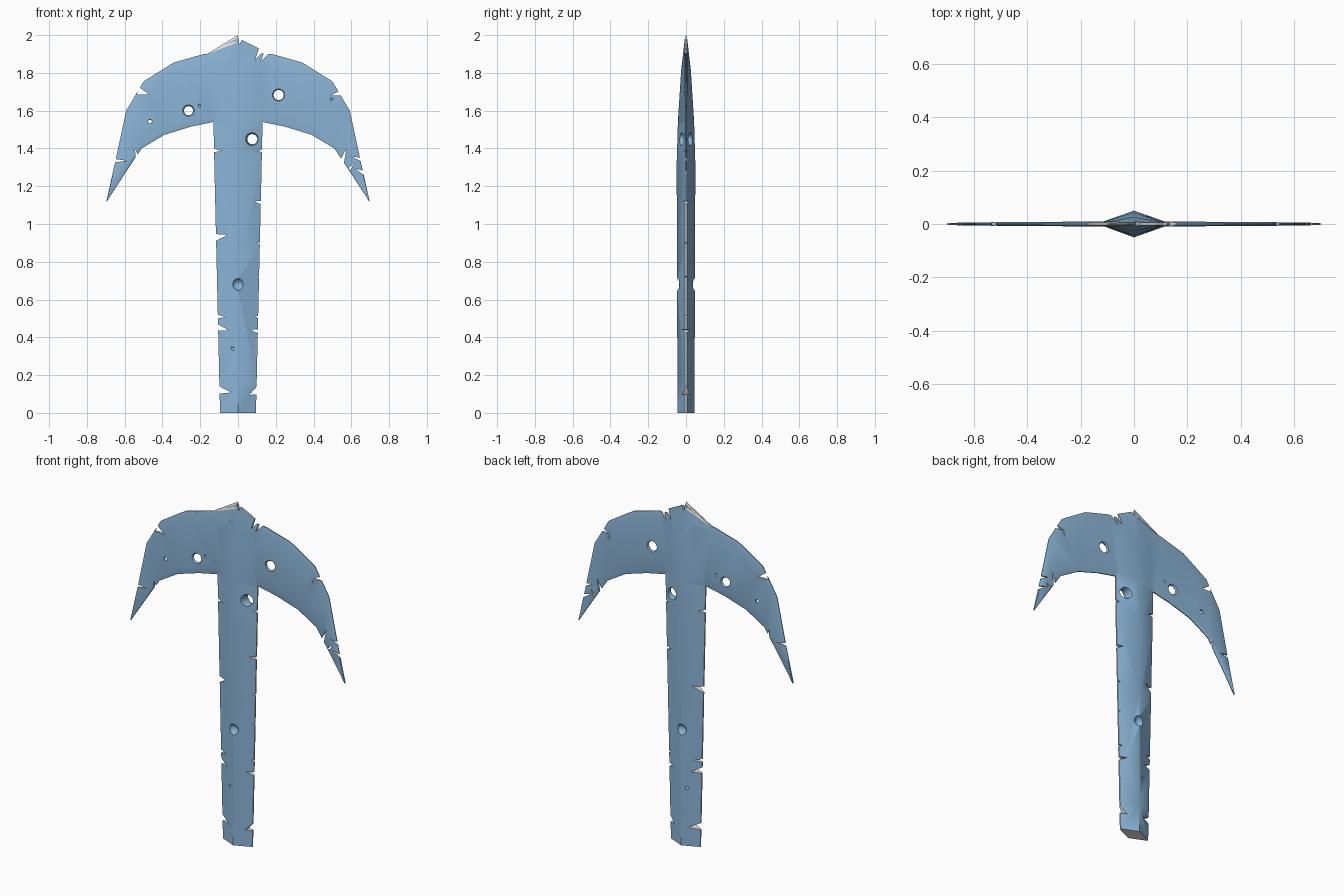
import bpy, bmesh, math
from mathutils import Vector

if "Cube" in bpy.data.objects:
    bpy.data.objects.remove(bpy.data.objects["Cube"])


def material(name, rgb):
    m = bpy.data.materials.new(name)
    m.diffuse_color = (*rgb, 1)
    m.use_nodes = True
    m.node_tree.nodes["Principled BSDF"].inputs["Base Color"].default_value = m.diffuse_color
    return m


MATS = [material("steel_blue", (0.26, 0.46, 0.68)),
        material("pale_chipped_edge", (0.78, 0.76, 0.72))]


def finish(bm, name):
    bmesh.ops.recalc_face_normals(bm, faces=bm.faces[:])
    me = bpy.data.meshes.new(name)
    bm.to_mesh(me)
    bm.free()
    for m in MATS:
        me.materials.append(m)
    ob = bpy.data.objects.new(name, me)
    bpy.context.collection.objects.link(ob)
    return ob


def loft(name, rows, pale_rim=False):
    """Each row is a list of (x, half thickness, z) across the part."""
    bm = bmesh.new()
    front = [[bm.verts.new((x, -t, z)) for x, t, z in r] for r in rows]
    back = [[bm.verts.new((x, t, z)) for x, t, z in r] for r in rows]
    n, k = len(rows), len(rows[0])
    for i in range(n - 1):
        for s in (front, back):
            for j in range(k - 1):
                bm.faces.new((s[i][j], s[i][j + 1], s[i + 1][j + 1], s[i + 1][j]))
        for j in (0, k - 1):
            f = bm.faces.new((front[i][j], front[i + 1][j], back[i + 1][j], back[i][j]))
            f.material_index = int(pale_rim)
    for i in (0, n - 1):
        for j in range(k - 1):
            f = bm.faces.new((front[i][j], front[i][j + 1], back[i][j + 1], back[i][j]))
            f.material_index = int(pale_rim)
    return finish(bm, name)


# central shaft: ridged diamond section that thins towards the top
E = 0.004
rows = [[(-w, E, z), (0, t, z), (w, E, z)] for z, w, t in (
    (0, .095, .046), (.17, .099, .046), (.87, .115, .047), (1.30, .125, .050),
    (1.54, .130, .043), (1.81, .132, .026))]
rows.append([(-.15, E, 1.905), (0, .006, 1.985), (.12, E, 1.925)])
shaft = loft("pick_head", rows, True)

# curved wings: thin blades with bevelled rims, mirrored
STATIONS = (((.05, 1.91), (.05, 1.54)), ((.18, 1.90), (.13, 1.54)),
            ((.34, 1.855), (.25, 1.515)), ((.50, 1.755), (.39, 1.472)),
            ((.592, 1.60), (.51, 1.40)), ((.65, 1.33), (.603, 1.26)),
            ((.697, 1.12), (.694, 1.12)))
wings = []
for side, label in ((-1, "left_wing"), (1, "right_wing")):
    rows = []
    for i, (a, b) in enumerate(STATIONS):
        t = .010 - .001 * i
        rows.append([(side * (a[0] + (b[0] - a[0]) * f), t * s, a[1] + (b[1] - a[1]) * f)
                     for f, s in ((0, .35), (.08, 1), (.92, 1), (1, .35))])
    wings.append(loft(label, rows))

# battle damage: wedge notches (mouth x, z, tip x, z, half width)
NOTCHES = ((-.14, 1.392, -.085, 1.385, .012), (-.14, .925, -.055, .942, .024),
           (-.12, .510, -.065, .508, .013), (-.12, .455, -.050, .437, .020),
           (-.12, .125, -.035, .108, .025), (.14, 1.39, .105, 1.385, .012),
           (.14, 1.11, .085, 1.12, .013), (.13, .895, .100, .900, .010),
           (.13, .72, .100, .72, .010), (.12, .505, .090, .512, .010),
           (.12, .43, .065, .440, .014), (.11, .12, .060, .095, .022),
           (-.53, 1.705, -.47, 1.685, .020), (.55, 1.695, .490, 1.68, .014),
           (-.66, 1.335, -.590, 1.335, .010), (.67, 1.335, .600, 1.358, .012),
           (.68, 1.265, .615, 1.295, .012), (-.53, 1.34, -.545, 1.395, .012),
           (.55, 1.33, .575, 1.40, .012), (.13, 1.935, .090, 1.868, .017),
           (.162, 1.925, .120, 1.860, .016), (-.26, 1.90, -.265, 1.868, .010),
           (.014, 1.998, .008, 1.95, .016), (.59, 1.29, .615, 1.325, .008))
bm = bmesh.new()
for mx, mz, tx, tz, h in NOTCHES:
    d = Vector((mx - tx, mz - tz)).normalized() * h
    tri = [(tx, tz), (mx - d.y, mz + d.x), (mx + d.y, mz - d.x)]
    fr = [bm.verts.new((x, -.1, z)) for x, z in tri]
    bk = [bm.verts.new((x, .1, z)) for x, z in tri]
    fs = [bm.faces.new(fr), bm.faces.new(bk[::-1])]
    fs += [bm.faces.new((fr[i], bk[i], bk[i - 2], fr[i - 2])) for i in range(3)]
    for f in fs:
        f.material_index = 1
notches = finish(bm, "notch_cutters")

# round holes, countersunk from both faces (x, z, outer radius, inner radius, sink depth)
bm = bmesh.new()
SEG = 16
for x, z, ro, ri, t in ((-.262, 1.60, .034, .024, .011), (.215, 1.683, .034, .027, .011),
                        (.076, 1.449, .035, .027, .022), (-.466, 1.542, .012, .010, .010)):
    rings = [[bm.verts.new((x + r * math.cos(math.tau * i / SEG), y,
                            z + r * math.sin(math.tau * i / SEG))) for i in range(SEG)]
             for y, r in ((-.1, ro), (-t, ro), (0, ri), (t, ro), (.1, ro))]
    bm.faces.new(rings[0])
    bm.faces.new(rings[-1])
    for a, b in zip(rings, rings[1:]):
        for i in range(SEG):
            bm.faces.new((a[i - 1], a[i], b[i], b[i - 1]))
holes = finish(bm, "hole_cutters")

# shallow round dents on both faces (x, y, z, radius)
bm = bmesh.new()
for x, y, z, r in ((0, .050, .68, .032), (-.03, .037, .34, .010),
                   (-.205, .012, 1.627, .009), (.495, .010, 1.66, .009)):
    for s in (-1, 1):
        v = bmesh.ops.create_uvsphere(bm, u_segments=12, v_segments=8, radius=r)["verts"]
        bmesh.ops.translate(bm, verts=v, vec=(x, y * s, z))
dents = finish(bm, "dent_cutters")

# merge wings into the shaft, then cut the damage
bpy.context.view_layer.objects.active = shaft
shaft.select_set(True)
for ob, op in [(w, 'UNION') for w in wings] + [(c, 'DIFFERENCE') for c in (notches, holes, dents)]:
    mod = shaft.modifiers.new(ob.name, 'BOOLEAN')
    mod.object, mod.operation, mod.solver = ob, op, 'EXACT'
    mod.use_self = ob is notches
    bpy.ops.object.modifier_apply(modifier=mod.name)
    bpy.data.objects.remove(ob)
bpy.ops.object.shade_smooth_by_angle(angle=math.radians(46))

# pale broken sliver on the left of the tip
sliver = loft("chipped_tip", [[(-.17, .006, 1.897), (-.165, .004, 1.90)],
                              [(0, .008, 1.962), (0, .001, 2.0)]], True)
for p in sliver.data.polygons:
    p.material_index = 1
